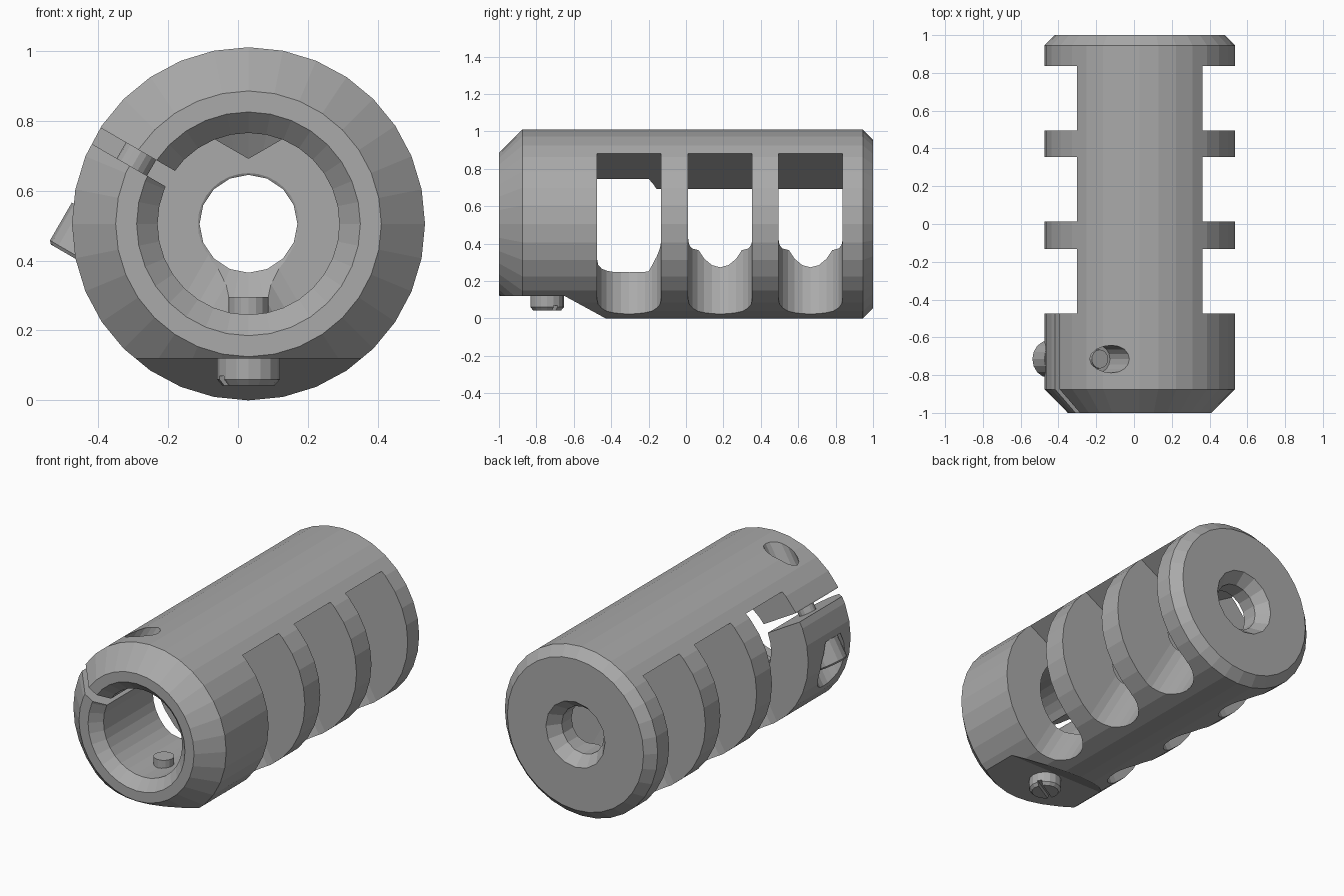
import bpy, bmesh, math
from mathutils import Vector

cube = bpy.data.objects.get("Cube")
if cube:
    bpy.data.objects.remove(cube)

C = Vector((0.03, 0, 0.505))      # centre line of the barrel
X, Y, Z = Vector((1, 0, 0)), Vector((0, 1, 0)), Vector((0, 0, 1))
COS, SIN = math.cos(math.radians(30)), 0.5

steel = bpy.data.materials.new("grey steel")
steel.use_nodes = True
GREY = (0.4, 0.4, 0.4, 1)
steel.diffuse_color = GREY
steel.node_tree.nodes["Principled BSDF"].inputs["Base Color"].default_value = GREY


def loft(name, rings):
    """Skin a list of equal-sized rings and cap both ends."""
    bm = bmesh.new()
    loops = [[bm.verts.new(p) for p in ring] for ring in rings]
    n = len(loops[0])
    for a, b in zip(loops, loops[1:]):
        for i in range(n):
            j = (i + 1) % n
            bm.faces.new((a[i], a[j], b[j], b[i]))
    bm.faces.new(loops[0])
    bm.faces.new(loops[-1])
    bmesh.ops.recalc_face_normals(bm, faces=bm.faces)
    mesh = bpy.data.meshes.new(name)
    bm.to_mesh(mesh)
    bm.free()
    mesh.materials.append(steel)
    obj = bpy.data.objects.new(name, mesh)
    bpy.context.collection.objects.link(obj)
    return obj


def rod(name, origin, axis, profile, n, up):
    """Turned part: profile holds (distance along axis, radius)."""
    side = axis.cross(up)
    turn = [2 * math.pi * i / n for i in range(n)]
    return loft(name, [[origin + axis * t + (up * math.cos(a) + side * math.sin(a)) * r
                        for a in turn] for t, r in profile])


def prism(name, points, origin, u, v, w, start, end):
    """Extrude a flat outline in the u-v plane along w."""
    return loft(name, [[origin + u * a + v * b + w * t for a, b in points]
                       for t in (start, end)])


def cut(target, cutter):
    mod = target.modifiers.new(cutter.name, 'BOOLEAN')
    mod.operation = 'DIFFERENCE'
    mod.solver = 'EXACT'
    mod.object = cutter
    bpy.context.view_layer.objects.active = target
    bpy.ops.object.modifier_apply(modifier=mod.name)
    bpy.data.objects.remove(cutter)


# Barrel body with chamfered ends
body = rod("brake_body", C, Y, [(-1, 0.38), (-0.875, 0.505), (0.945, 0.505), (1, 0.45)], 32, Z)

# Threaded socket at the front, narrow exit bore and rear countersink
cut(body, rod("socket", C, Y, [(-1.06, 0.38), (-0.94, 0.26), (-0.2, 0.26), (-0.13, 0.14),
                               (-0.1, 0.1)], 32, Z))
cut(body, rod("exit_bore", C, Y, [(-0.25, 0.14), (0.93, 0.14), (1.05, 0.235)], 16, Z))

# Three pairs of swept ports, each with a rounded inner end
R = 0.171
arc = [math.radians(90 + 180 * i / 12) for i in range(13)]
outline = [(0.055 + R * math.cos(a), R * math.sin(a)) for a in arc]
outline += [(0.9, -R), (0.9, R)]
for y in (-0.304, 0.183, 0.666):
    for s in (1, -1):
        u, w = Vector((s * COS, 0, SIN)), Vector((s * SIN, 0, -COS))
        cut(body, prism("port", outline, C + Y * y, u, Y, w, -0.161, 0.9))

# Flat with a ramp under the clamp end
ramp = [(-1.1, 0.12), (-0.65, 0.12), (-0.41, -0.011), (-0.41, -0.1), (-1.1, -0.1)]
cut(body, prism("flat", ramp, Vector(), Y, Z, X, -0.8, 0.8))

# Clamp slit, running out into the first port
out, along = Vector((-COS, 0, SIN)), Vector((SIN, 0, COS))
slit = [(0.16, -1.1), (0.7, -1.1), (0.7, -0.4), (0.16, -0.4)]
cut(body, prism("slit", slit, C, out, Y, along, -0.026, 0.026))

# Clamp screw hole and head pocket
clamp = C + out * 0.37 - Y * 0.715
cut(body, rod("screw_hole", clamp, along, [(0.2, 0.073), (0.6, 0.073)], 16, Y))
cut(body, rod("head_pocket", clamp, along, [(-0.7, 0.115), (-0.2, 0.115)], 20, Y))

# Clamp screw with hex recess
screw = rod("clamp_screw", clamp, along,
            [(-0.334, 0.09), (-0.325, 0.098), (-0.2, 0.098), (-0.198, 0.05), (0.22, 0.05)], 16, Y)
cut(screw, rod("hex_recess", clamp, along, [(-0.4, 0.05), (-0.27, 0.05)], 6, Y))

# Slotted set screw through the flat
base = Vector((C.x, -0.742, 0))
pin = rod("set_screw", base, Z, [(0.043, 0.075), (0.06, 0.09), (0.125, 0.09), (0.13, 0.057),
                                 (0.295, 0.057)], 16, Y)
d = Vector((COS, SIN, 0))
groove = [(-0.2, -0.012), (0.2, -0.012), (0.2, 0.012), (-0.2, 0.012)]
cut(pin, prism("groove", groove, base, d, Z.cross(d), Z, 0, 0.07))
